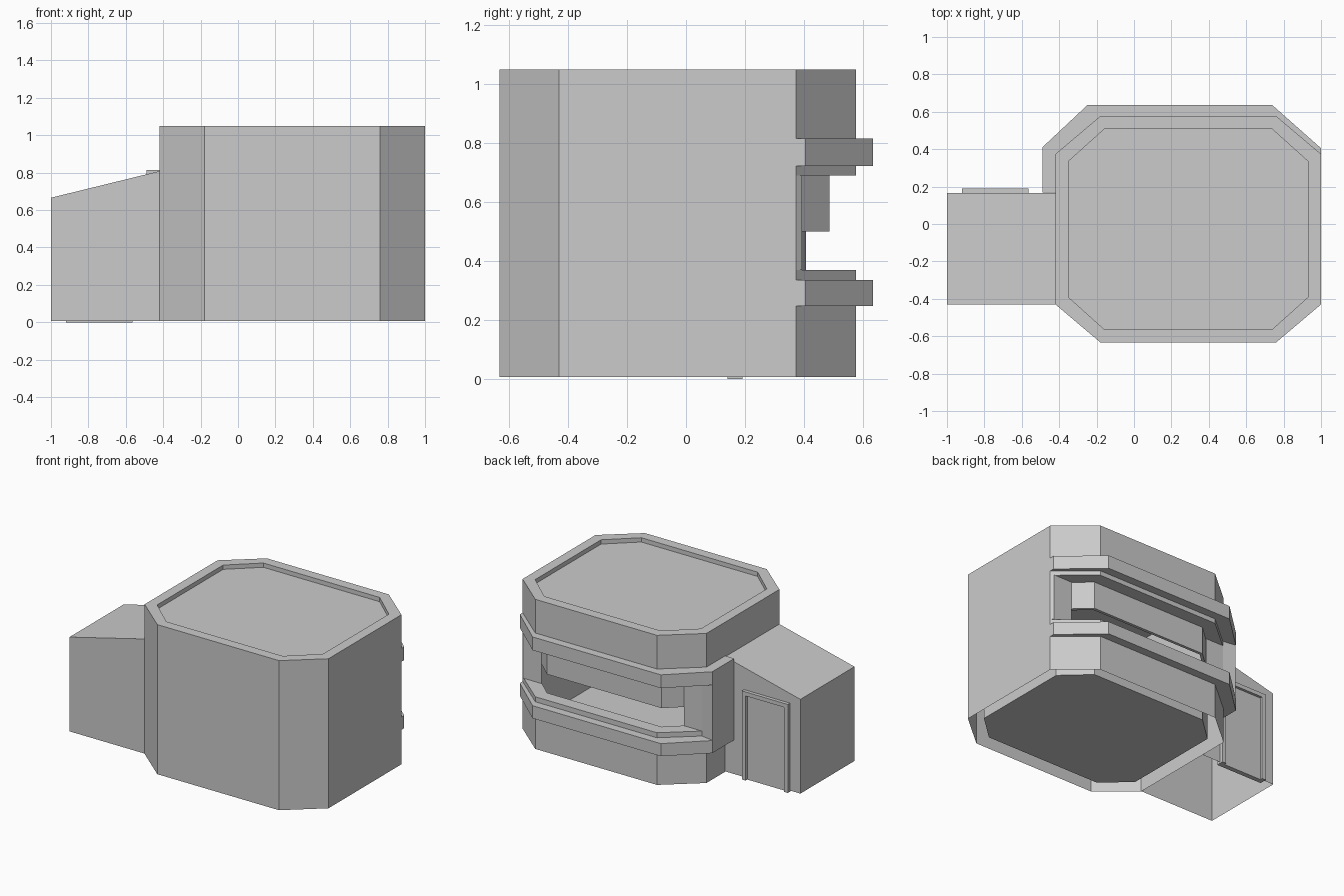
import bpy
import bmesh

cube = bpy.data.objects.get("Cube")
if cube:
    bpy.data.objects.remove(cube, do_unlink=True)

grey = bpy.data.materials.new("plain grey")
grey.use_nodes = True
grey.diffuse_color = (0.6, 0.6, 0.6, 1)
grey.node_tree.nodes["Principled BSDF"].inputs["Base Color"].default_value = (0.6, 0.6, 0.6, 1)


def octagon(inset=0.0):
    """Body outline with cut corners, counter-clockwise, moved inwards by inset."""
    x0, x1 = -0.42 + inset, 1.0 - inset
    y0, y1 = -0.633 + inset, 0.577 - inset
    cx, cy = 0.24 - 0.7 * inset, 0.203 - 0.45 * inset
    return [(x1, y0 + cy), (x1, y1 - cy), (x1 - cx, y1), (x0 + cx, y1),
            (x0, y1 - cy), (x0, y0 + cy), (x0 + cx, y0), (x1 - cx, y0)]


def loft(name, rings, cap_bottom=True, height_rule=None):
    """Join outlines at given heights into one flat-faced part."""
    bm = bmesh.new()
    loops = [[bm.verts.new((x, y, z)) for x, y in pts] for pts, z in rings]
    for a, b in zip(loops, loops[1:]):
        for i in range(len(a)):
            j = (i + 1) % len(a)
            bm.faces.new((a[i], a[j], b[j], b[i]))
    bm.faces.new(loops[-1])
    if cap_bottom:
        bm.faces.new(loops[0][::-1])
    if height_rule:
        for v in loops[-1]:
            v.co.z = height_rule(v.co.x)
    bmesh.ops.recalc_face_normals(bm, faces=bm.faces)
    mesh = bpy.data.meshes.new(name)
    bm.to_mesh(mesh)
    bm.free()
    mesh.materials.append(grey)
    obj = bpy.data.objects.new(name, mesh)
    bpy.context.collection.objects.link(obj)
    return obj


def prism(name, pts, z0, z1):
    return loft(name, [(pts, z0), (pts, z1)])


def rect(x0, x1, y0, y1):
    return [(x0, y0), (x1, y0), (x1, y1), (x0, y1)]


body = octagon()
room = octagon(0.09)

# Lower storey: open-bottomed double wall, lip, and a room floor deep inside
loft("lower_body", [(body, 0.006), (body, 0.37), (room, 0.37), (room, 0.08)],
     cap_bottom=False)
prism("floor_slab", room, 0.02, 0.08)

# Upper storey: hollow room, set-back inner wall hanging below, recessed roof
ceiling = octagon(0.11)
loft("upper_body", [(ceiling, 1.0), (ceiling, 0.5), (room, 0.5), (room, 0.69),
                    (body, 0.69), (body, 1.05),
                    (octagon(0.07), 1.05), (octagon(0.07), 1.02)])

# Middle wall: wraps three sides and leaves the back open
outer_wall = [(0.985, 0.393)] + [body[i] for i in (1, 0, 7, 6, 5, 4)] + [(-0.405, 0.393)]
inner_wall = [(-0.26, 0.393)] + [room[i] for i in (4, 5, 6, 7, 0, 1)] + [(0.84, 0.393)]
prism("middle_wall", outer_wall + inner_wall, 0.37, 0.69)

# Projecting bands around the back opening, joined by an end panel
band = [(-0.49, 0.168), (-0.49, 0.41), (-0.25, 0.635), (0.74, 0.635), (1.0, 0.405),
        body[1], body[2], body[3], body[4], (-0.42, 0.168)]
prism("lower_band", band, 0.247, 0.335)
prism("upper_band", band, 0.722, 0.815)
prism("band_end_panel", [(-0.49, 0.168), (-0.49, 0.407), (-0.4, 0.393), (-0.42, 0.168)],
      0.335, 0.722)

# Side annex: open underneath, roof rising towards the body
annex = rect(-1.0, -0.42, -0.43, 0.167)
loft("annex", [(annex, 0.008), (annex, 0.8)], cap_bottom=False,
     height_rule=lambda x: 0.666 + 0.142 * (x + 1.0) / 0.58)

# Annex door with its frame
prism("door", rect(-0.9, -0.585, 0.14, 0.173), 0.0, 0.6)
for side, x in (("left", -0.595), ("right", -0.92)):
    prism("door_post_" + side, rect(x, x + 0.03, 0.14, 0.191), 0.0, 0.618)
prism("door_header", rect(-0.89, -0.595, 0.14, 0.191), 0.59, 0.618)
